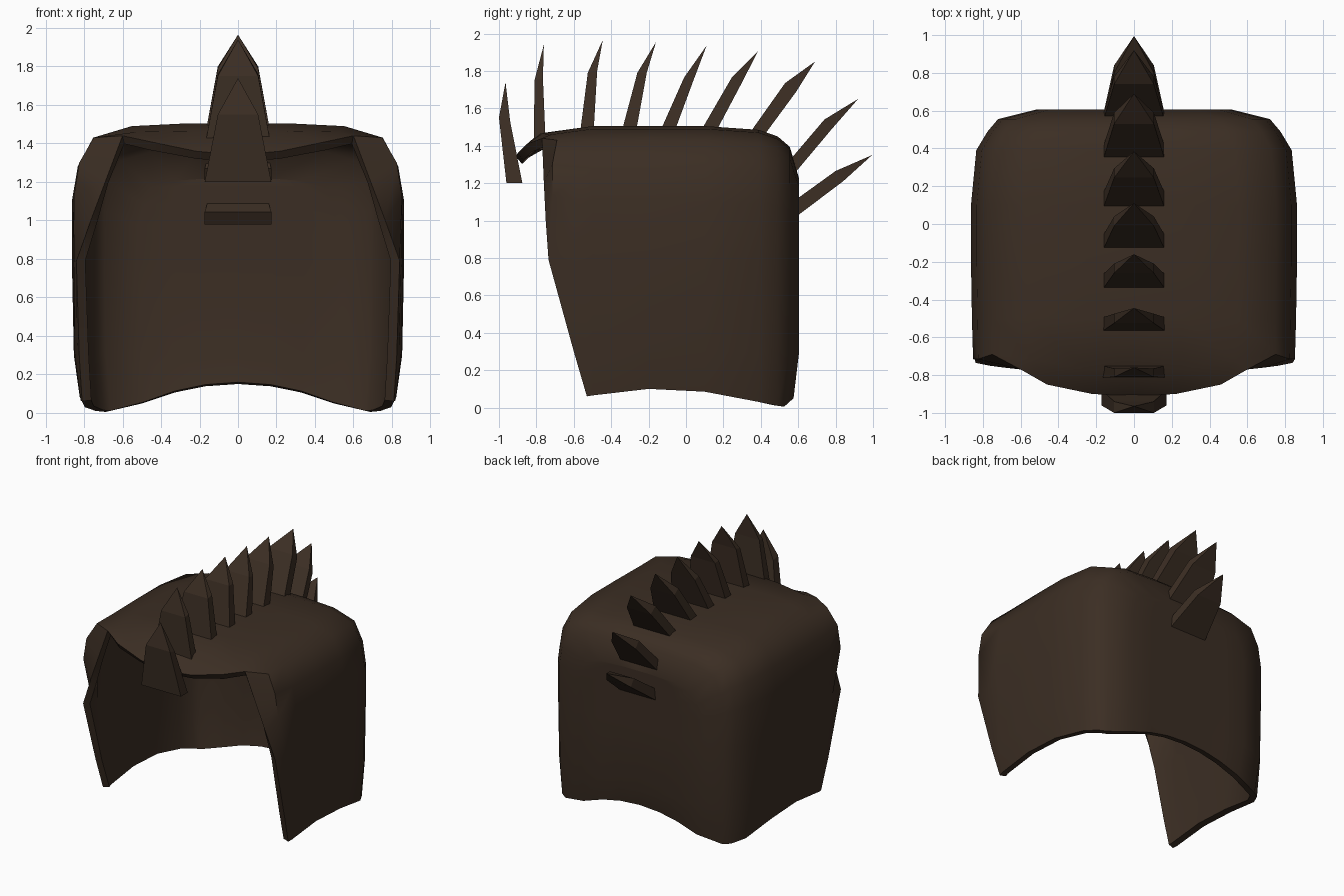
import bpy
import bmesh
from math import radians
from mathutils import Vector

cube = bpy.data.objects.get("Cube")
if cube:
    bpy.data.objects.remove(cube, do_unlink=True)

brown = bpy.data.materials.new("dark_brown")
brown.use_nodes = True
colour = (0.044, 0.027, 0.017, 1)
brown.diffuse_color = colour
shader = brown.node_tree.nodes["Principled BSDF"]
shader.inputs["Base Color"].default_value = colour
shader.inputs["Roughness"].default_value = 0.9


def make_object(name, bm):
    mesh = bpy.data.meshes.new(name)
    bm.to_mesh(mesh)
    bm.free()
    mesh.materials.append(brown)
    obj = bpy.data.objects.new(name, mesh)
    bpy.context.collection.objects.link(obj)
    return obj


# Half arch of the shell, from the bottom edge up to the crown (x, z)
PROFILE = [(.82, 0), (.85, .3), (.86, .78), (.86, 1.1), (.83, 1.28),
           (.75, 1.43), (.55, 1.49), (.25, 1.505), (0, 1.505)]
# Arches towards the back: y, half width, crown height, bottom height
STATIONS = [(-.5, .858, 1.5, .065), (-.2, .863, 1.5, .1), (.1, .863, 1.5, .085),
            (.39, .835, 1.48, .03), (.49, .775, 1.445, .01),
            (.555, .72, 1.39, .005), (.605, .52, 1.22, .05)]
# Rim of the face opening, then the fold just behind it
RIM = [(.81, -.53, .06), (.825, -.6, .3), (.84, -.735, .79), (.765, -.75, 1),
       (.69, -.76, 1.2), (.6, -.77, 1.44), (.46, -.85, 1.41), (.22, -.9, 1.36), (0, -.91, 1.34)]
FOLD = [(.852, -.715, 1.13), (.825, -.715, 1.3), (.75, -.69, 1.43),
        (.53, -.72, 1.46), (.25, -.77, 1.465), (0, -.79, 1.465)]


def station_arch(y, width, top, bottom):
    points = []
    for i, (x, z) in enumerate(PROFILE):
        if z > .78:
            z = .78 + (z - .78) * (top - .78) / .72
        points.append(Vector((x * width / .86, y - (.03 if i == 0 and y > .5 else 0),
                              bottom if i == 0 else z)))
    return points


def build_shell():
    bm = bmesh.new()
    arches = [station_arch(*s) for s in STATIONS]
    rim = [Vector(p) for p in RIM]
    fold = [(a + b) / 2 for a, b in zip(rim[:3], arches[0])] + [Vector(p) for p in FOLD]
    grid = []
    for half in [rim, fold] + arches:
        full = half + [Vector((-p.x, p.y, p.z)) for p in reversed(half[:-1])]
        grid.append([bm.verts.new(p) for p in full])
    for a, b in zip(grid, grid[1:]):
        for i in range(len(a) - 1):
            bm.faces.new((a[i], a[i + 1], b[i + 1], b[i]))
    # Back wall, with a raised curve along its lower edge
    last = grid[-1]
    crown = len(PROFILE) - 1
    rows = []
    for i in range(crown):
        left, right = last[i], last[-1 - i]
        row = [left]
        for t in (.17, .33, .5, .67, .83):
            p = left.co.lerp(right.co, t)
            if i == 0:
                p.z += .1 * (1 - (p.x / left.co.x) ** 2)
            row.append(bm.verts.new(p))
        rows.append(row + [right])
    for a, b in zip(rows, rows[1:]):
        for j in range(len(a) - 1):
            bm.faces.new((a[j], a[j + 1], b[j + 1], b[j]))
    bm.faces.new(rows[-1] + [last[crown]])
    bmesh.ops.recalc_face_normals(bm, faces=bm.faces)
    bm.normal_update()
    if max(bm.faces, key=lambda f: f.calc_center_median().z).normal.z < 0:
        bmesh.ops.reverse_faces(bm, faces=bm.faces)
    shell = make_object("helmet_shell", bm)
    bpy.context.view_layer.objects.active = shell
    shell.select_set(True)
    wall = shell.modifiers.new("wall_thickness", "SOLIDIFY")
    wall.thickness = .05
    wall.offset = -1
    bpy.ops.object.modifier_apply(modifier=wall.name)
    bpy.ops.object.shade_smooth_by_angle(angle=radians(50))


def build_spike(name, side, sink):
    """side: front base, back base, front shoulder, back shoulder, tip as (y, z)"""
    fb, bb, fs, bs, tip = [Vector((0, *p)) for p in side]
    root = ((fb + bb) - (fs + bs)).normalized() * sink
    bm = bmesh.new()
    rings = []
    for front, back, w in ((fb + root, bb + root, .173), (fs, bs, .105)):
        rings.append([bm.verts.new(p + Vector((x, 0, 0)))
                      for p, x in ((front, -w), (front, w), (back, w), (back, -w))])
    point = bm.verts.new(tip)
    low, high = rings
    bm.faces.new(low)
    for i in range(4):
        j = (i + 1) % 4
        bm.faces.new((low[i], low[j], high[j], high[i]))
        bm.faces.new((high[i], high[j], point))
    bmesh.ops.recalc_face_normals(bm, faces=bm.faces)
    make_object(name, bm)


# Crest of spikes from the brow to the back
SPIKES = [
    ((-.96, 1.2), (-.875, 1.2), (-1, 1.55), (-.94, 1.53), (-.965, 1.74)),
    ((-.815, 1.45), (-.75, 1.45), (-.81, 1.75), (-.765, 1.76), (-.76, 1.94)),
    ((-.565, 1.5), (-.49, 1.5), (-.525, 1.79), (-.475, 1.8), (-.445, 1.965)),
    ((-.34, 1.5), (-.26, 1.5), (-.26, 1.79), (-.21, 1.79), (-.16, 1.955)),
    ((-.13, 1.5), (-.05, 1.5), (-.01, 1.765), (.04, 1.75), (.11, 1.935)),
    ((.09, 1.5), (.175, 1.5), (.245, 1.765), (.295, 1.73), (.385, 1.905)),
    ((.35, 1.48), (.42, 1.46), (.53, 1.735), (.59, 1.69), (.69, 1.85)),
    ((.51, 1.27), (.545, 1.21), (.74, 1.54), (.78, 1.49), (.92, 1.65)),
    ((.495, 1.045), (.535, .98), (.8, 1.265), (.84, 1.21), (.995, 1.35)),
]

build_shell()
for n, side in enumerate(SPIKES):
    build_spike(f"crest_spike_{n + 1}", side, .07 if 0 < n < 7 else 0)
